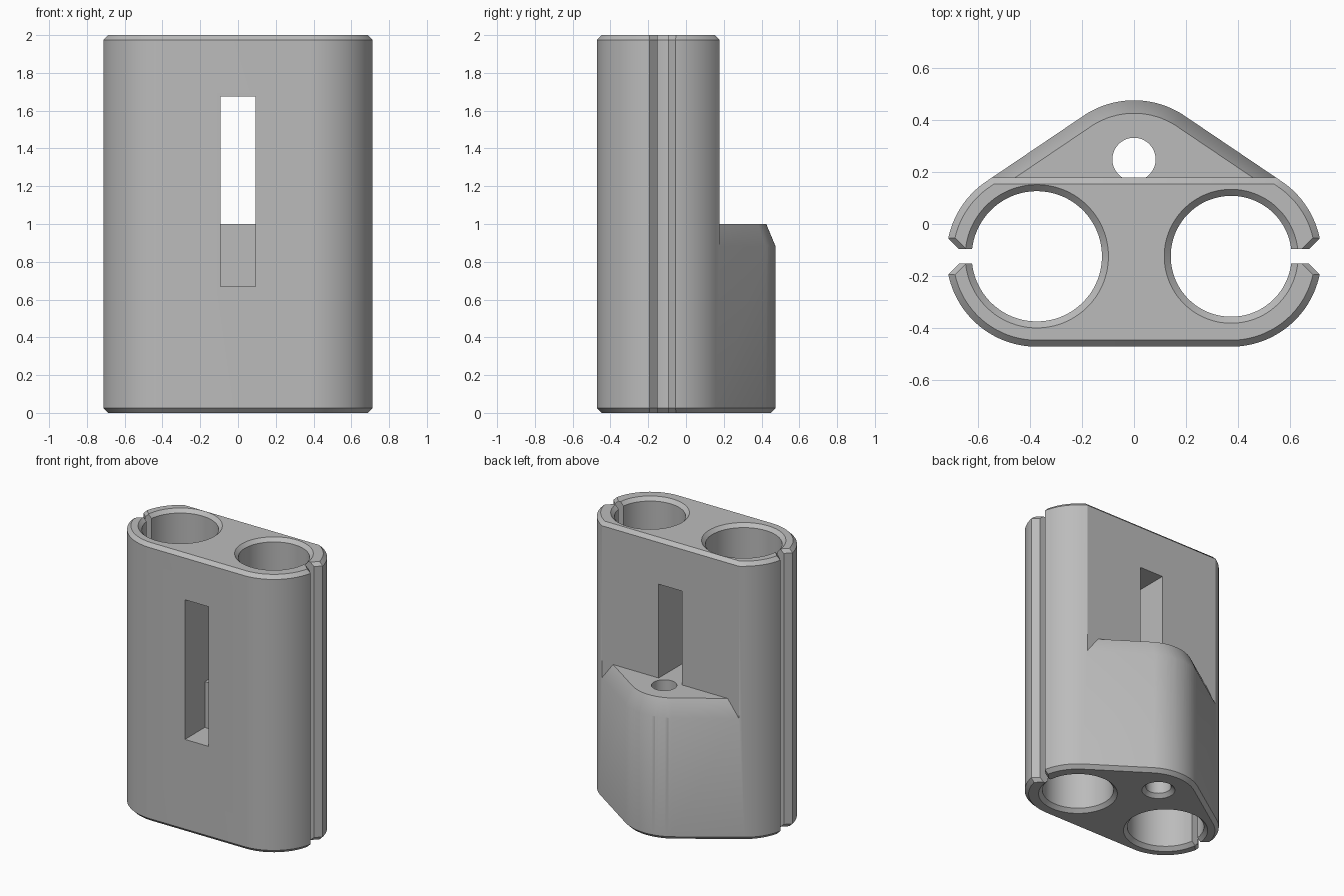
import bpy, bmesh
from math import cos, sin, pi

cube = bpy.data.objects.get("Cube")
if cube:
    bpy.data.objects.remove(cube, do_unlink=True)

HEIGHT = 2.0
BEVEL = 0.025
WALL_R = 0.347
TUBE_X, TUBE_Y = 0.373, -0.124
BACK_Y = 0.178
CORNERS = [(-TUBE_X, TUBE_Y), (TUBE_X, TUBE_Y), (0, 0.128)]

grey = bpy.data.materials.new("plain_grey")
grey.use_nodes = True
grey.diffuse_color = (0.5, 0.5, 0.5, 1)
grey.node_tree.nodes["Principled BSDF"].inputs["Base Color"].default_value = (0.5, 0.5, 0.5, 1)


def solid(name, rings):
    """Closed solid skinned through rings that have equal point counts."""
    bm = bmesh.new()
    loops = [[bm.verts.new(p) for p in ring] for ring in rings]
    for a, b in zip(loops, loops[1:]):
        for i in range(len(a)):
            j = (i + 1) % len(a)
            bm.faces.new((a[i], a[j], b[j], b[i]))
    bm.faces.new(loops[0][::-1])
    bm.faces.new(loops[-1])
    bmesh.ops.recalc_face_normals(bm, faces=bm.faces)
    mesh = bpy.data.meshes.new(name)
    bm.to_mesh(mesh)
    bm.free()
    mesh.materials.append(grey)
    obj = bpy.data.objects.new(name, mesh)
    bpy.context.collection.objects.link(obj)
    return obj


def rounded(centres, r, z, n=96):
    """Ring wrapped tightly around equal circles at the given centres."""
    ring = []
    for k in range(n):
        a = 2 * pi * (k + 0.5) / n
        cx, cy = max(centres, key=lambda c: c[0] * cos(a) + c[1] * sin(a))
        ring.append((cx + r * cos(a), cy + r * sin(a), z))
    return ring


def across(name, profile, half):
    """Prism of a side profile (y, z) running across x."""
    return solid(name, [[(x, y, z) for y, z in profile] for x in (-half, half)])


def cut(target, cutter):
    """Subtract the cutter and remove it."""
    cutter.hide_render = True
    mod = target.modifiers.new("cut", "BOOLEAN")
    mod.operation = "DIFFERENCE"
    mod.solver = "EXACT"
    mod.object = cutter
    bpy.context.view_layer.objects.active = target
    bpy.ops.object.modifier_apply(modifier=mod.name)
    bpy.data.objects.remove(cutter, do_unlink=True)


# Holder body with bevelled ends
holder = solid("holder_body", [
    rounded(CORNERS, WALL_R - BEVEL, 0),
    rounded(CORNERS, WALL_R, BEVEL),
    rounded(CORNERS, WALL_R, HEIGHT - BEVEL),
    rounded(CORNERS, WALL_R - BEVEL, HEIGHT)])

# Flat upper back, leaving the lower rib with its sloped shoulder
back = across("back_cutter", [
    (BACK_Y, 0.7), (BACK_Y, HEIGHT - BEVEL), (BACK_Y - 2 * BEVEL, HEIGHT + BEVEL),
    (1, HEIGHT + BEVEL), (1, 0.7)], 1.5)
cut(back, solid("rib_shape", [
    rounded(CORNERS, WALL_R + 0.125, 0.58),
    rounded(CORNERS, WALL_R - 0.05, 1.0)]))
cut(holder, back)

# Two tube bores, one slightly wider, with countersunk ends
for x, r in ((-TUBE_X, 0.25), (TUBE_X, 0.232)):
    c = [(x, TUBE_Y)]
    cut(holder, solid("bore_cutter", [
        rounded(c, r + 2 * BEVEL, -BEVEL),
        rounded(c, r, BEVEL),
        rounded(c, r, HEIGHT - BEVEL),
        rounded(c, r + 2 * BEVEL, HEIGHT + BEVEL)]))

# Small hole through the rib, countersunk below
c = [(0, 0.248)]
cut(holder, solid("rib_hole_cutter", [
    rounded(c, 0.083 + 2 * BEVEL, -BEVEL, 64),
    rounded(c, 0.083, BEVEL, 64),
    rounded(c, 0.083, 1.1, 64)]))

# Side slots with flared mouths
for side in (-1, 1):
    rings = []
    for z, mouth in ((-BEVEL, 0.616), (BEVEL, 0.672),
                     (HEIGHT - BEVEL, 0.672), (HEIGHT + BEVEL, 0.616)):
        half = [(0.45, 0.028), (mouth, 0.028), (mouth + 0.2, 0.228)]
        pts = half + [(x, -y) for x, y in reversed(half)]
        rings.append([(side * x, TUBE_Y + y, z) for x, y in pts])
    cut(holder, solid("slot_cutter", rings))

# Window through the web, with a deeper pocket at the front
cut(holder, across("window_cutter", [
    (-1, 0.67), (-0.245, 0.67), (-0.245, 1.0), (1, 1.0),
    (1, 1.675), (-1, 1.675)], 0.093))

# Smooth curved walls, crisp edges
bpy.ops.object.select_all(action="DESELECT")
holder.select_set(True)
bpy.context.view_layer.objects.active = holder
bpy.ops.object.shade_smooth_by_angle(angle=25 * pi / 180)
